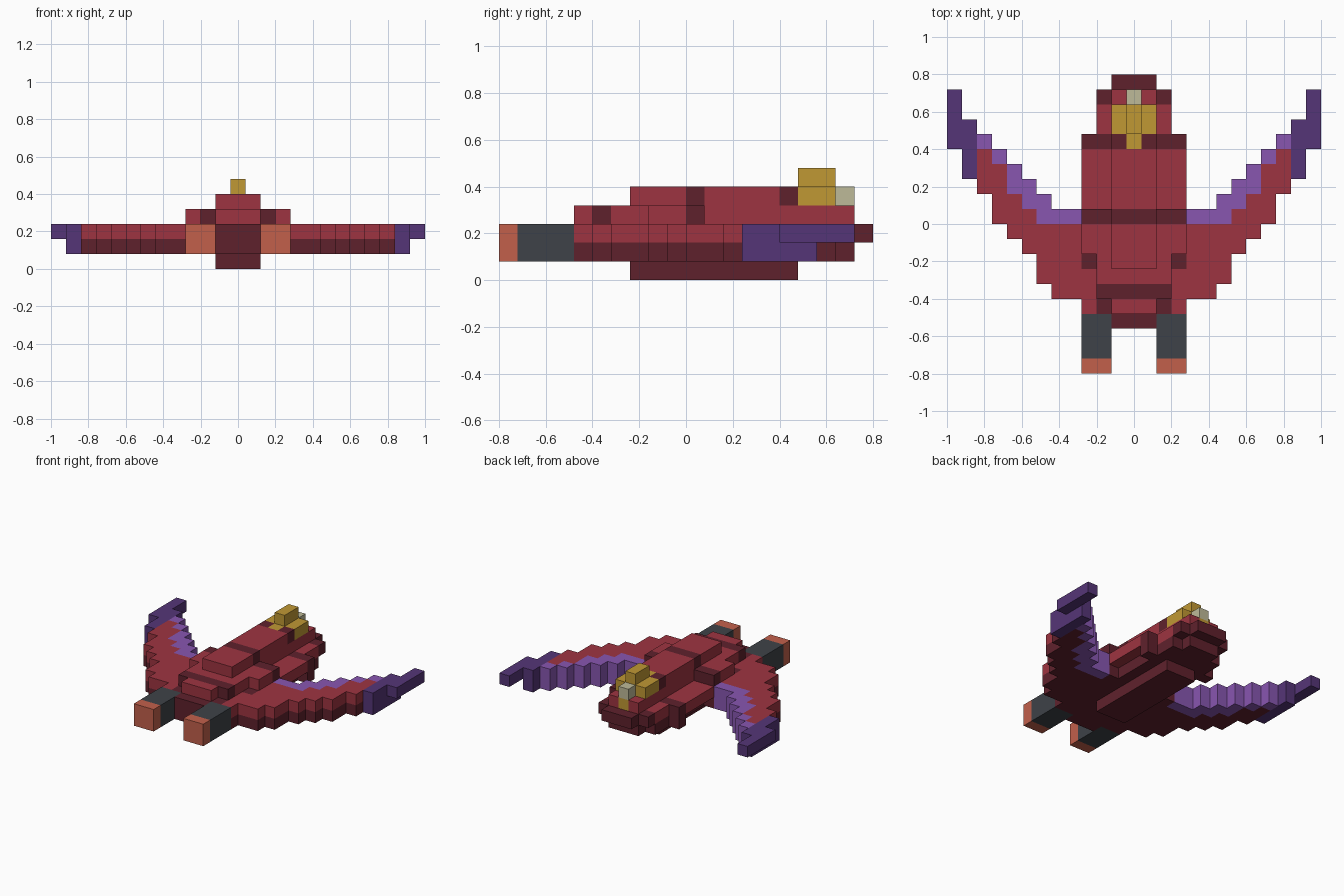
import bpy, bmesh

U = 0.08  # edge of one block

cube = bpy.data.objects.get("Cube")
if cube:
    bpy.data.objects.remove(cube, do_unlink=True)


def material(name, rgb):
    lin = [((c / 255 + 0.055) / 1.055) ** 2.4 for c in rgb] + [1.0]
    m = bpy.data.materials.new(name)
    m.use_nodes = True
    m.diffuse_color = lin
    m.node_tree.nodes["Principled BSDF"].inputs["Base Color"].default_value = lin
    return m


RED = material("red", (158, 52, 65))
DARK = material("dark_red", (95, 33, 44))
GREY = material("charcoal", (62, 66, 72))
ORANGE = material("orange", (194, 96, 75))
GOLD = material("gold", (192, 152, 52))
PALE = material("pale_glass", (190, 186, 152))
LILAC = material("light_purple", (136, 86, 176))
PURPLE = material("dark_purple", (85, 53, 119))


def part(name, mat, boxes):
    """One object from boxes (x0, x1, y0, y1, z0, z1) measured in blocks."""
    bm = bmesh.new()
    for x0, x1, y0, y1, z0, z1 in boxes:
        geo = bmesh.ops.create_cube(bm, size=1.0)
        bmesh.ops.scale(bm, verts=geo["verts"], vec=((x1 - x0) * U, (y1 - y0) * U, (z1 - z0) * U))
        bmesh.ops.translate(bm, verts=geo["verts"],
                            vec=((x0 + x1) * U / 2, (y0 + y1) * U / 2, (z0 + z1) * U / 2))
    mesh = bpy.data.meshes.new(name)
    bm.to_mesh(mesh)
    bm.free()
    mesh.materials.append(mat)
    bpy.context.collection.objects.link(bpy.data.objects.new(name, mesh))


def mid(hw, y0, y1, z0, z1):
    """Box centred on x = 0 with half width hw."""
    return [(-hw, hw, y0, y1, z0, z1)]


def pair(x0, x1, y0, y1, z0, z1):
    """Box and its mirror image."""
    return [(x0, x1, y0, y1, z0, z1), (-x1, -x0, y0, y1, z0, z1)]


# Underside
part("keel", DARK, mid(1.5, -3, 6, 0, 1))
part("belly", DARK, mid(3.5, -6, 1, 1, 2) + mid(2.5, 1, 5, 1, 2) + mid(3.5, 5, 6, 1, 2)
     + mid(2.5, 6, 8, 1, 2) + mid(1.5, 8, 9, 1, 2))
part("tail_plate", DARK, mid(1.5, -7, -6, 1, 3))
part("nose", DARK, mid(1.5, 9, 10, 2, 3))

# Main deck with dark trim
part("deck", RED, mid(1.5, -6, 9, 2, 3)
     + pair(1.5, 2.5, -5, 0, 2, 3) + pair(1.5, 3.5, 1, 5, 2, 3) + pair(1.5, 2.5, 6, 8, 2, 3)
     + pair(2.5, 3.5, -6, -3, 2, 3) + pair(2.5, 3.5, -2, 0, 2, 3))
part("deck_trim", DARK, pair(1.5, 2.5, -6, -5, 2, 3) + pair(2.5, 3.5, -3, -2, 2, 3)
     + pair(1.5, 3.5, 0, 1, 2, 3) + pair(1.5, 3.5, 5, 6, 2, 3) + pair(1.5, 2.5, 8, 9, 2, 3))

# Raised back
part("back", RED, mid(1.5, -6, -5, 3, 4) + mid(2.5, -4, -2, 3, 4) + mid(3.5, -2, 0, 3, 4)
     + mid(1.5, 1, 8, 3, 4) + pair(0.5, 1.5, 8, 9, 3, 4))
part("back_bands", DARK, mid(2.5, -5, -4, 3, 4) + mid(3.5, 0, 1, 3, 4))
part("spine", RED, mid(1.5, -3, 0, 4, 5) + mid(1.5, 1, 5, 4, 5))
part("spine_bands", DARK, mid(1.5, 0, 1, 4, 5) + pair(0.5, 1.5, 5, 6, 4, 5))

# Cockpit
part("canopy", GOLD, mid(0.5, 5, 6, 4, 5) + mid(1.5, 6, 8, 4, 5) + mid(0.5, 6, 8, 5, 6)
     + mid(0.5, 8, 9, 3, 4))
part("canopy_glass", PALE, mid(0.5, 8, 9, 4, 5))

# Engines
part("engine_tubes", GREY, pair(1.5, 3.5, -9, -6, 1, 3))
part("engine_nozzles", ORANGE, pair(1.5, 3.5, -10, -9, 1, 3))

# Stepped wings: x start, x end, trailing edge, edge strip start, leading edge
steps = [(3.5, 5.5, -5, 0, 1), (5.5, 6.5, -4, 0, 2), (6.5, 7.5, -2, 1, 3),
         (7.5, 8.5, -1, 2, 4), (8.5, 9.5, 0, 4, 5), (9.5, 10.5, 2, 5, 6)]
top, under, edge = [], [], []
for x0, x1, back, strip, front in steps:
    top += pair(x0, x1, back, strip, 2, 3)
    under += pair(x0, x1, back, strip, 1, 2)
    edge += pair(x0, x1, strip, front, 1, 3)
part("wing_tops", RED, top)
part("wing_undersides", DARK, under)
part("wing_edges", LILAC, edge)
part("wing_tips", PURPLE, pair(10.5, 11.5, 3, 7, 1, 3) + pair(11.5, 12.5, 5, 9, 2, 3))
